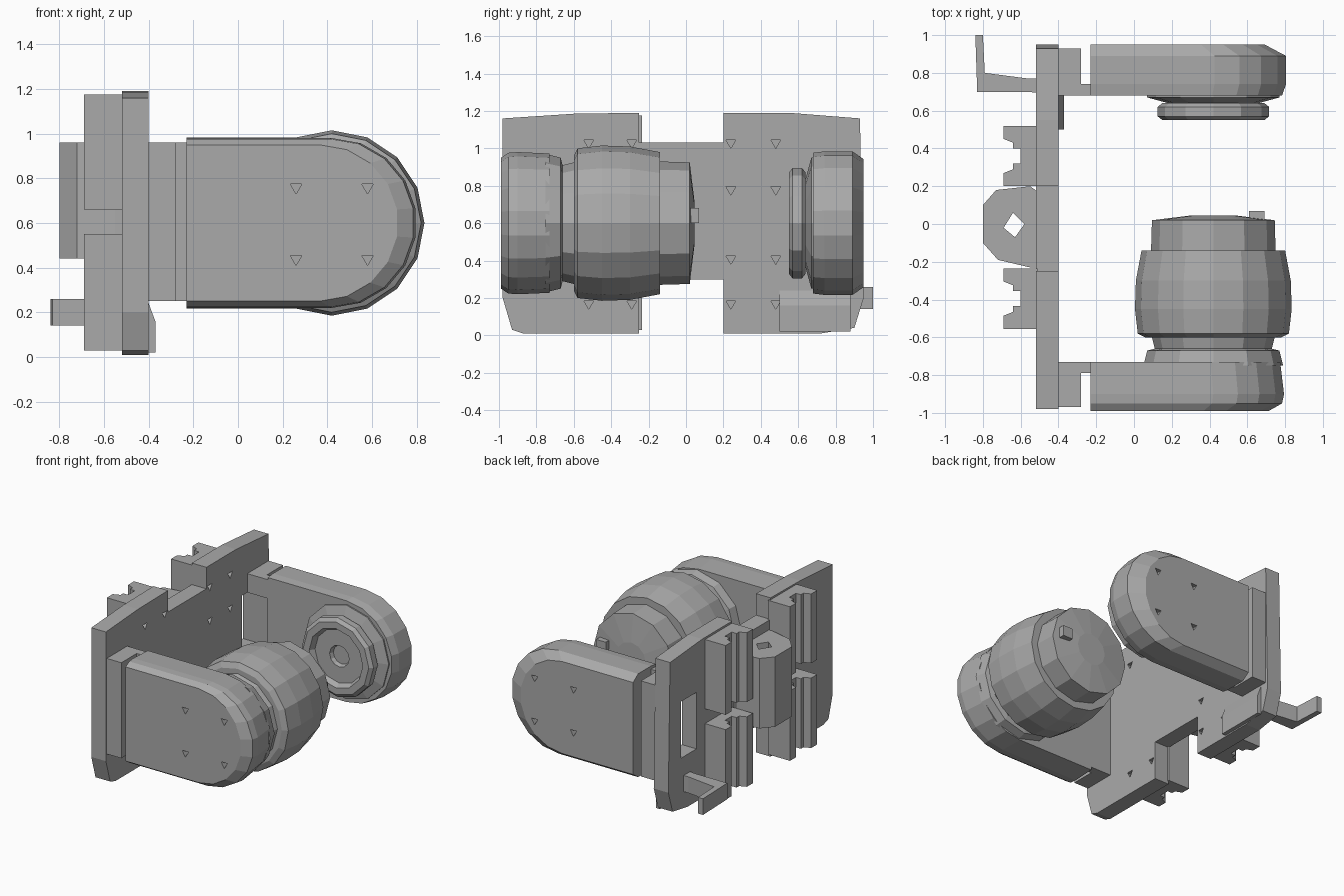
import bpy, bmesh, math
from mathutils import Vector

if "Cube" in bpy.data.objects:
    bpy.data.objects.remove(bpy.data.objects["Cube"], do_unlink=True)

grey = bpy.data.materials.new("machined grey")
grey.use_nodes = True
grey.diffuse_color = (0.4, 0.4, 0.4, 1)
grey.node_tree.nodes["Principled BSDF"].inputs["Base Color"].default_value = (0.4, 0.4, 0.4, 1)


def finish(name, bm):
    bmesh.ops.recalc_face_normals(bm, faces=bm.faces)
    mesh = bpy.data.meshes.new(name)
    bm.to_mesh(mesh)
    bm.free()
    mesh.materials.append(grey)
    obj = bpy.data.objects.new(name, mesh)
    bpy.context.collection.objects.link(obj)
    return obj


def add_loft(bm, sections):
    rings = [[bm.verts.new(p) for p in s] for s in sections]
    n = len(rings[0])
    for a, b in zip(rings, rings[1:]):
        for i in range(n):
            j = (i + 1) % n
            bm.faces.new((a[i], a[j], b[j], b[i]))
    bm.faces.new(rings[0])
    bm.faces.new(rings[-1])


def place(points, axis, level):
    # lift a 2D outline into space at a level on the given axis
    order = {"x": lambda a, b: (level, a, b),
             "y": lambda a, b: (a, level, b),
             "z": lambda a, b: (a, b, level)}[axis]
    return [Vector(order(a, b)) for a, b in points]


def prism(name, points, axis, low, high):
    bm = bmesh.new()
    add_loft(bm, [place(points, axis, low), place(points, axis, high)])
    return finish(name, bm)


def rect(a, b, c, d):
    return [(a, c), (b, c), (b, d), (a, d)]


def box(name, x, y, z):
    return prism(name, rect(*x, *y), "z", *z)


def circle(radius, sides, cx=0.42, cz=0.6, turn=0):
    return [(cx + radius * math.cos(math.tau * i / sides + turn),
             cz + radius * math.sin(math.tau * i / sides + turn)) for i in range(sides)]


def turned(name, profile, sides):
    # profile of (y, radius) around the shared motor axis
    bm = bmesh.new()
    add_loft(bm, [place(circle(r, sides), "y", y) for y, r in profile])
    return finish(name, bm)


def cut(obj, cutter):
    cutter.hide_render = True
    mod = obj.modifiers.new("cut", "BOOLEAN")
    mod.operation = "DIFFERENCE"
    mod.solver = "EXACT"
    mod.object = cutter
    bpy.context.view_layer.objects.active = obj
    bpy.ops.object.modifier_apply(modifier=mod.name)


def drill(obj, spots, axis, low, high):
    # small three-sided screw pits
    bm = bmesh.new()
    for a, b in spots:
        tri = circle(0.03, 3, a, b, math.pi / 2 + math.pi)
        add_loft(bm, [place(tri, axis, low), place(tri, axis, high)])
    cutter = finish("pit_cutter", bm)
    cut(obj, cutter)
    bpy.data.objects.remove(cutter, do_unlink=True)


# Back plate: two tall wings joined by a lower web
plate = prism("back_plate", [
    (-0.98, 0.2), (-0.93, 0.03), (-0.87, 0.01), (-0.25, 0.01), (-0.25, 0.3), (0.2, 0.3),
    (0.2, 0.01), (0.72, 0.01), (0.9, 0.04), (0.95, 0.2), (0.93, 1.16), (0.55, 1.19), (0.2, 1.19),
    (0.2, 1.03), (-0.25, 1.03), (-0.25, 1.19), (-0.6, 1.185), (-0.98, 1.16)], "x", -0.52, -0.4)
prism("plate_lip", [(-0.4, 0.02), (-0.37, 0.02), (-0.37, 0.16), (-0.4, 0.24)], "y", 0.5, 0.88)

# Brackets and thin links between the plate and the arms
box("front_bracket", (-0.41, -0.28), (-0.97, -0.78), (0.25, 0.96))
box("front_link", (-0.41, -0.21), (-0.79, -0.73), (0.25, 0.96))
back_bracket = box("back_bracket", (-0.41, -0.28), (0.73, 0.93), (0.25, 0.96))
back_link = box("back_link", (-0.41, -0.21), (0.68, 0.74), (0.25, 0.96))

# Window through the plate and the back mount
window = box("window_cutter", (-0.6, -0.235), (0.62, 0.8), (0.4, 0.82))
for part in (plate, back_bracket, back_link):
    cut(part, window)
bpy.data.objects.remove(window, do_unlink=True)

holes = [(y, z) for y in (-0.52, -0.29, 0.24, 0.48) for z in (0.17, 1.03)]
holes += [(y, z) for y in (0.24, 0.48) for z in (0.41, 0.78)]
drill(plate, holes, "x", -0.45, -0.3)

# Arms with a rounded end and a bevelled outer face
arm_outline = [(-0.23, 0.98), (-0.23, 0.22)]
for i in range(10):
    t = -math.pi / 2 + math.pi * i / 9
    arm_outline.append((0.42 + 0.38 * math.cos(t), 0.6 + 0.38 * math.sin(t)))


def arm(name, levels):
    bm = bmesh.new()
    sections = []
    for y, s in levels:
        pts = [(-0.23 + (x + 0.23) * s, 0.6 + (z - 0.6) * s) for x, z in arm_outline]
        sections.append(place(pts, "y", y))
    add_loft(bm, sections)
    return finish(name, bm)


front_arm = arm("front_arm", [(-0.73, 0.98), (-0.9, 1), (-0.95, 0.99), (-0.99, 0.92)])
back_arm = arm("back_arm", [(0.68, 0.99), (0.74, 1.01), (0.89, 1.01), (0.95, 0.9)])
screws = [(x, z) for x in (0.26, 0.58) for z in (0.44, 0.76)]
drill(front_arm, screws, "y", -1.1, -0.94)
drill(back_arm, screws, "y", 0.9, 1.1)

# Motor on the front arm
turned("motor_base", [(-0.75, 0.37), (-0.67, 0.35), (-0.66, 0.31), (-0.58, 0.33)], 12)
turned("motor_body", [(-0.6, 0.36), (-0.58, 0.4), (-0.45, 0.415), (-0.3, 0.41), (-0.14, 0.38)], 16)
turned("motor_cap", [(-0.15, 0.33), (0.02, 0.325), (0.045, 0.12)], 12)
box("motor_pin", (0.61, 0.69), (0.02, 0.07), (0.6, 0.68))

# Bearing disc on the back arm, hollow in the middle
turned("bearing_neck", [(0.69, 0.35), (0.67, 0.35), (0.64, 0.24), (0.62, 0.24)], 12)
turned("bearing_disc", [(0.64, 0.27), (0.62, 0.295), (0.57, 0.295), (0.55, 0.27),
                        (0.55, 0.22), (0.59, 0.2), (0.59, 0.08), (0.62, 0.07)], 12)

# Four slotted rail blocks on the rear of the plate
for side, y in (("left", 0.36), ("right", -0.395)):
    for level, low, high in (("lower", 0.03, 0.55), ("upper", 0.66, 1.175)):
        rail = [(-0.51, -0.16), (-0.69, -0.16), (-0.69, -0.09), (-0.64, -0.07),
                (-0.64, -0.04), (-0.6, -0.04), (-0.6, 0.04), (-0.64, 0.04),
                (-0.64, 0.07), (-0.69, 0.09), (-0.69, 0.16), (-0.51, 0.16)]
        prism(f"{level}_{side}_rail", [(a, b + y) for a, b in rail], "z", low, high)

# Faceted centre block with a vertical bore
block = prism("centre_block", [
    (-0.8, 0.1), (-0.73, 0.18), (-0.55, 0.2), (-0.48, 0.15), (-0.48, -0.23),
    (-0.55, -0.23), (-0.72, -0.19), (-0.8, -0.1)], "z", 0.44, 0.96)
bore = prism("bore_cutter", [(-0.69, -0.02), (-0.64, 0.06), (-0.58, 0.0), (-0.63, -0.07)],
             "z", 0.3, 1.1)
cut(block, bore)
bpy.data.objects.remove(bore, do_unlink=True)

# Hooked foot behind the plate
prism("hook_foot", [
    (-0.84, 1.0), (-0.8, 1.0), (-0.79, 0.8), (-0.56, 0.77), (-0.48, 0.77),
    (-0.48, 0.69), (-0.56, 0.7), (-0.83, 0.7)], "z", 0.14, 0.26)
